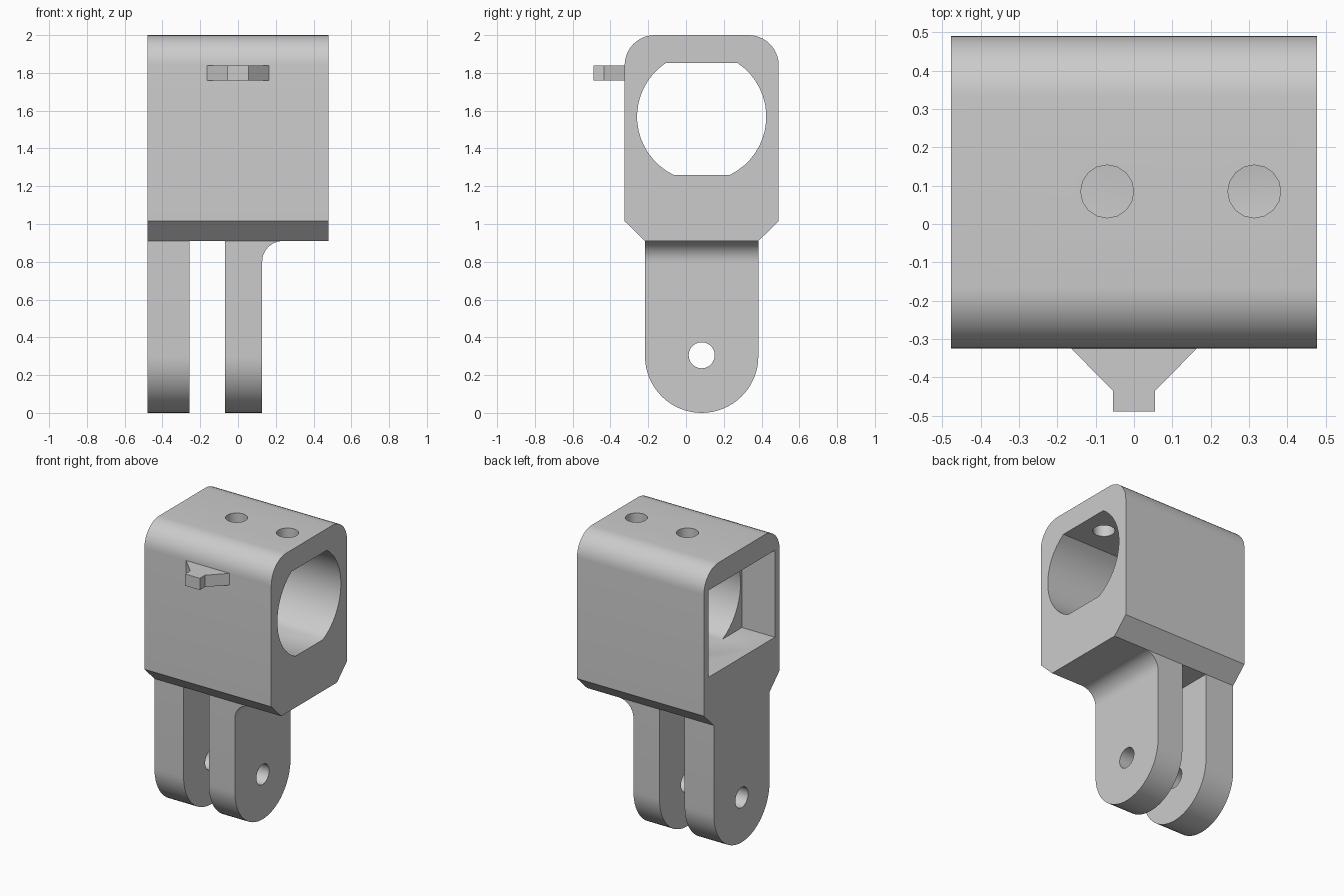
import bpy, bmesh
from math import sin, cos, pi, asin, radians
from mathutils import Vector

cube = bpy.data.objects.get("Cube")
if cube:
    bpy.data.objects.remove(cube, do_unlink=True)

grey = bpy.data.materials.new("plain grey")
grey.use_nodes = True
grey.diffuse_color = (0.6, 0.6, 0.6, 1)
grey.node_tree.nodes["Principled BSDF"].inputs["Base Color"].default_value = (0.6, 0.6, 0.6, 1)

MID = 0.083          # shared centre line in y
BODY_BOTTOM = 0.91
LEFT_END, RIGHT_END = -0.478, 0.478


def arc(cx, cy, r, a0, a1, n):
    """Points along an arc, both ends included, angles in radians."""
    return [(cx + r * cos(a0 + (a1 - a0) * i / n),
             cy + r * sin(a0 + (a1 - a0) * i / n)) for i in range(n + 1)]


def prism(name, profile, axis, lo, hi):
    """Extrude a 2D profile along an axis: x takes (y, z), y takes (x, z), z takes (x, y)."""
    place = {"x": lambda p, t: (t, p[0], p[1]),
             "y": lambda p, t: (p[0], t, p[1]),
             "z": lambda p, t: (p[0], p[1], t)}[axis]
    bm = bmesh.new()
    face = bm.faces.new([bm.verts.new(place(p, lo)) for p in profile])
    out = bmesh.ops.extrude_face_region(bm, geom=[face])["geom"]
    shift = Vector(place((0, 0), hi - lo))
    bmesh.ops.translate(bm, vec=shift, verts=[v for v in out if isinstance(v, bmesh.types.BMVert)])
    bmesh.ops.recalc_face_normals(bm, faces=bm.faces)
    mesh = bpy.data.meshes.new(name)
    bm.to_mesh(mesh)
    bm.free()
    mesh.materials.append(grey)
    obj = bpy.data.objects.new(name, mesh)
    bpy.context.collection.objects.link(obj)
    return obj


def circle(cx, cy, r, n):
    return arc(cx, cy, r, 0, 2 * pi, n)[:-1]


def select(obj):
    bpy.ops.object.select_all(action="DESELECT")
    obj.select_set(True)
    bpy.context.view_layer.objects.active = obj


def cut(obj, cutter):
    mod = obj.modifiers.new("cut", "BOOLEAN")
    mod.operation, mod.solver, mod.object = "DIFFERENCE", "EXACT", cutter
    select(obj)
    bpy.ops.object.modifier_apply(modifier=mod.name)
    bpy.data.objects.remove(cutter, do_unlink=True)


def finish(obj):
    select(obj)
    bpy.ops.object.shade_smooth_by_angle(angle=radians(30))


# Housing: rounded top edges, chamfered bottom edges
half, foot, fillet = 0.408, 0.30, 0.16
side = [(half, 1.015)] + arc(half - fillet, 2 - fillet, fillet, 0, pi / 2, 10)
side = [(foot, BODY_BOTTOM)] + side
outline = [(MID + y, z) for y, z in side] + [(MID - y, z) for y, z in reversed(side)]
housing = prism("housing", outline, "x", LEFT_END, RIGHT_END)

# Bore with flat floor and ceiling
r, cz, low, high = 0.342, 1.568, 1.26, 1.852
a_low, a_high = asin((low - cz) / r), asin((high - cz) / r)
bore = arc(MID, cz, r, a_low, a_high, 16) + arc(MID, cz, r, pi - a_high, pi - a_low, 16)
cut(housing, prism("bore_cutter", bore, "x", -0.6, 0.6))

# Rectangular pocket in one end
w = 0.357
pocket = [(MID - w, low), (MID + w, low), (MID + w, high), (MID - w, high)]
cut(housing, prism("pocket_cutter", pocket, "x", -0.6, -0.23))

# Screw holes through the roof
for x in (-0.07, 0.314):
    cut(housing, prism("screw_cutter", circle(x, MID + 0.002, 0.069, 16), "z", 1.6, 2.1))
finish(housing)

# Two rounded legs with a pivot hole
leg_outline = ([(MID + foot, BODY_BOTTOM)] + arc(MID, foot, foot, 0, -pi, 32)
               + [(MID - foot, BODY_BOTTOM)])
for name, lo, hi in (("outer_leg", LEFT_END, -0.258), ("inner_leg", -0.068, 0.128)):
    leg = prism(name, leg_outline, "x", lo, hi)
    cut(leg, prism("pivot_cutter", circle(MID, 0.305, 0.069, 24), "x", lo - 0.1, hi + 0.1))
    finish(leg)

# Concave fillet between the inner leg and the housing
fr = 0.11
corner = [(0.128, BODY_BOTTOM)] + arc(0.128 + fr, BODY_BOTTOM - fr, fr, pi, pi / 2, 10)
finish(prism("leg_fillet", corner, "y", MID - foot, MID + foot))

# Tapered tab on the front
tab = [(-0.164, -0.325), (-0.055, -0.435), (-0.055, -0.49),
       (0.055, -0.49), (0.055, -0.435), (0.164, -0.325)]
finish(prism("front_tab", tab, "z", 1.76, 1.84))
